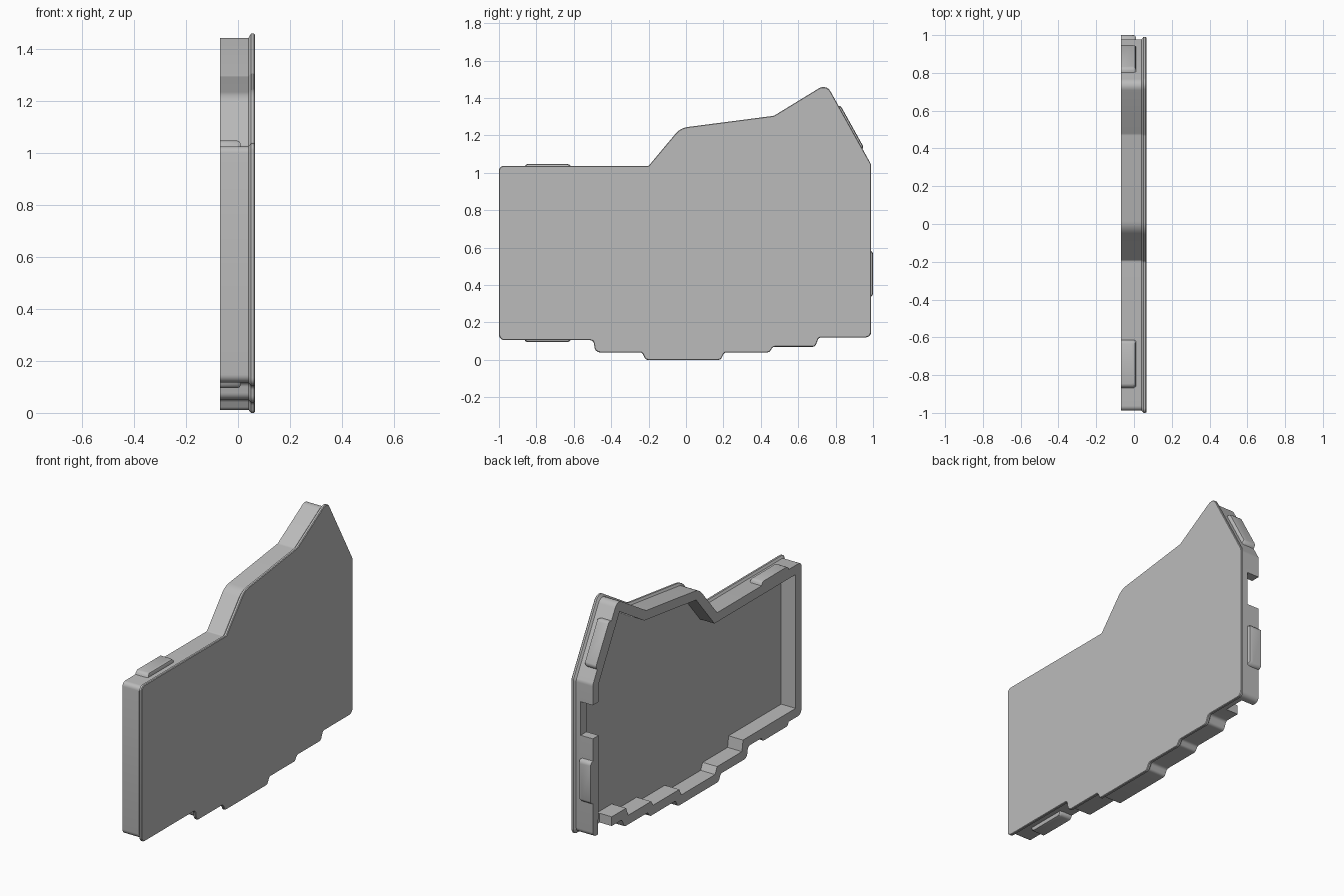
import bpy, bmesh, math
from mathutils import Vector

if "Cube" in bpy.data.objects:
    bpy.data.objects.remove(bpy.data.objects["Cube"], do_unlink=True)

grey = bpy.data.materials.new("plain grey")
grey.use_nodes = True
COLOUR = (0.5, 0.5, 0.5, 1)
grey.diffuse_color = COLOUR
grey.node_tree.nodes["Principled BSDF"].inputs["Base Color"].default_value = COLOUR

OPEN_X, FLOOR_X, FACE_X = -0.07, 0.025, 0.065
SKIN, WALL, PAD_HEIGHT = 0.012, 0.055, 0.022

# Outline of the face plate as (y, z, corner radius), counter-clockwise
OUTLINE = [
    (-1, .105, .03), (-.495, .105, .02), (-.485, .04, .03), (-.235, .04, .02),
    (-.215, 0, .02), (.185, 0, .02), (.205, .04, .02), (.445, .04, .02),
    (.465, .07, .02), (.69, .07, .02), (.71, .12, .02), (.99, .12, .03),
    (.99, 1.045, .04), (.75, 1.476, .042), (.47, 1.305, .03),
    (-.03, 1.24, .1), (-.2, 1.037, .015), (-1, 1.037, .025)]
CORNERS = [Vector(p[:2]) for p in OUTLINE]
RADII = [p[2] for p in OUTLINE]


def inset(points, d):
    """Move every edge of the outline inward by d with mitred corners."""
    result = []
    for i, p in enumerate(points):
        a = (p - points[i - 1]).normalized()
        b = (points[(i + 1) % len(points)] - p).normalized()
        na, nb = Vector((-a.y, a.x)), Vector((-b.y, b.x))
        result.append(p + (na + nb) * d / (1 + na.dot(nb)))
    return result


def rounded(points, steps=5):
    """Replace each corner by an arc."""
    result = []
    for i, p in enumerate(points):
        a, b = points[i - 1] - p, points[(i + 1) % len(points)] - p
        half = a.angle(b) / 2
        t = min(RADII[i] / math.tan(half), .45 * a.length, .45 * b.length)
        r = t * math.tan(half)
        a.normalize()
        b.normalize()
        centre = p + (a + b).normalized() * r / math.sin(half)
        start, end = p + a * t - centre, p + b * t - centre
        sweep = math.pi - 2 * half
        for k in range(steps + 1):
            f = k / steps
            arc = (start * math.sin((1 - f) * sweep) + end * math.sin(f * sweep)) / math.sin(sweep)
            result.append(centre + arc)
    return result


def loft(name, rings):
    """Skin a list of equal-length 3D rings and cap both ends."""
    bm = bmesh.new()
    loops = [[bm.verts.new(v) for v in ring] for ring in rings]
    n = len(loops[0])
    for lo, hi in zip(loops, loops[1:]):
        for i in range(n):
            j = (i + 1) % n
            bm.faces.new((lo[i], lo[j], hi[j], hi[i]))
    bm.faces.new(loops[0][::-1])
    bm.faces.new(loops[-1])
    bmesh.ops.recalc_face_normals(bm, faces=bm.faces)
    mesh = bpy.data.meshes.new(name)
    bm.to_mesh(mesh)
    bm.free()
    mesh.materials.append(grey)
    obj = bpy.data.objects.new(name, mesh)
    bpy.context.collection.objects.link(obj)
    return obj


def ring(points, x):
    return [(x, p.x, p.y) for p in points]


def box(name, x, y, z):
    return loft(name, [[(k, y[0], z[0]), (k, y[1], z[0]), (k, y[1], z[1]), (k, y[0], z[1])] for k in x])


def activate(obj):
    bpy.ops.object.select_all(action="DESELECT")
    obj.select_set(True)
    bpy.context.view_layer.objects.active = obj


def carve(obj, cutter):
    cutter.hide_render = True
    mod = obj.modifiers.new("carve", "BOOLEAN")
    mod.operation, mod.solver, mod.object = "DIFFERENCE", "EXACT", cutter
    activate(obj)
    bpy.ops.object.modifier_apply(modifier=mod.name)
    bpy.data.objects.remove(cutter, do_unlink=True)


def smooth(obj):
    activate(obj)
    bpy.ops.object.shade_smooth_by_angle(angle=math.radians(30))


# Cover: skirt, flared lip and flat face
section = [(OPEN_X, SKIN), (.04, SKIN), (.05, 0), (.061, 0), (FACE_X, .003)]
cover = loft("cover_shell", [ring(rounded(inset(CORNERS, d)), x) for x, d in section])

# Hollow inside with sharp corners
hollow = inset(CORNERS, SKIN + WALL)
carve(cover, loft("hollow_cutter", [ring(hollow, -.2), ring(hollow, FLOOR_X)]))

# Gaps in the back wall and the bottom wall
carve(cover, box("back_gap_cutter", (-.2, .01), (.9, 1.1), (.72, .92)))
carve(cover, box("bottom_gap_cutter", (-.2, .01), (.8, .93), (.05, .22)))
smooth(cover)


def pad(name, y, z, normal, half_length):
    """Low raised pad on the skirt with sloping ends, flush with the open rim."""
    out = Vector((0, *normal)).normalized()
    along = Vector((0, -out.z, out.y))
    base = Vector((0, y, z))

    def level(height, end, x_end):
        return [base + out * height + along * s * end + Vector((x, 0, 0))
                for s, x in ((-1, OPEN_X), (1, OPEN_X), (1, x_end - .012), (.94, x_end),
                             (-.94, x_end), (-1, x_end - .012))]
    h = PAD_HEIGHT
    smooth(loft(name, [level(-.01, half_length, .012), level(h * .45, half_length - .006, .01),
                       level(h * .85, half_length - .014, .006), level(h, half_length - .024, -.002)]))


# Four raised pads around the skirt
slope = CORNERS[13] - CORNERS[12]
slope_normal = Vector((slope.y, -slope.x)).normalized()
middle = CORNERS[12] + slope * .46 - slope_normal * SKIN
pad("top_pad", -.74, 1.037 - SKIN, (0, 1), .13)
pad("bottom_pad", -.74, .105 + SKIN, (0, -1), .13)
pad("back_pad", .99 - SKIN, .46, (1, 0), .13)
pad("slope_pad", middle.x, middle.y, slope_normal, .14)
